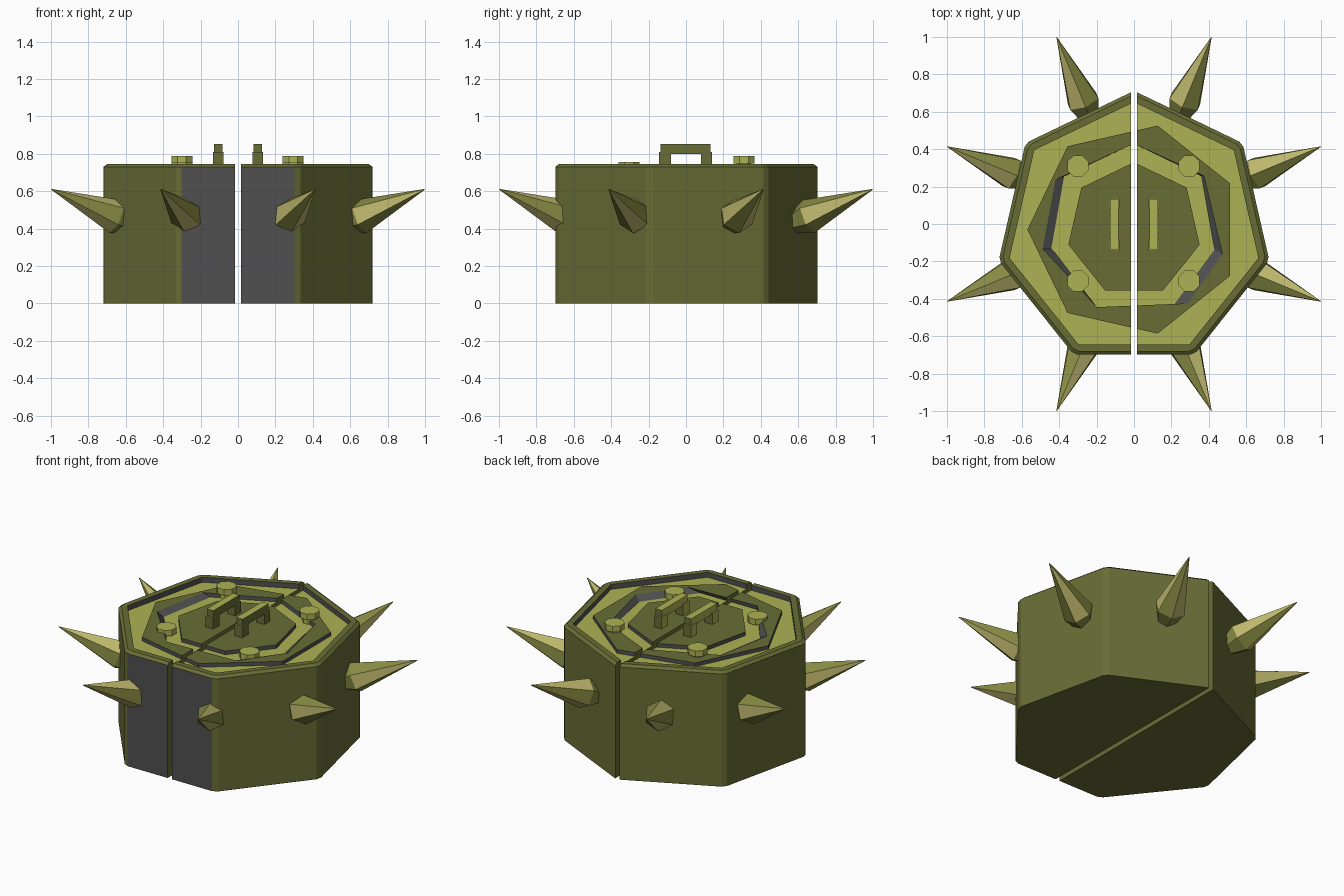
import bpy, bmesh, math
from mathutils import Vector

if "Cube" in bpy.data.objects:
    bpy.data.objects.remove(bpy.data.objects["Cube"])

def material(name, rgb):
    m = bpy.data.materials.new(name)
    m.diffuse_color = (*rgb, 1)
    m.use_nodes = True
    m.node_tree.nodes["Principled BSDF"].inputs["Base Color"].default_value = m.diffuse_color
    return m

MATS = [material("olive", (0.14, 0.152, 0.036)),
        material("light_olive", (0.42, 0.45, 0.09)),
        material("dark_grey", (0.08, 0.08, 0.083)),
        material("khaki", (0.52, 0.48, 0.155)),
        material("mid_olive", (0.24, 0.255, 0.055))]
OLIVE, LIGHT, GREY, KHAKI, MID = range(5)
CY = -0.03      # centre of the seven-sided body
GAP = 0.015     # half width of the slot between the halves

def heptagon(r, z, start=90.0):
    return [Vector((r * math.cos(math.radians(start - k * 360 / 7)),
                    CY + r * math.sin(math.radians(start - k * 360 / 7)), z)) for k in range(7)]

def chamfered(r, z, cut):
    """Heptagon with each corner cut off."""
    p, out = heptagon(r, z), []
    for i, v in enumerate(p):
        for n in (p[i - 1], p[(i + 1) % 7]):
            out.append(v + (n - v).normalized() * cut)
    return out

def stack(loops, bands, caps=None):
    """Join loops of points with bands of faces; caps=None closes the last loop to the first.
    A band is one material or a list of materials used in turn."""
    bm = bmesh.new()
    rings = [[bm.verts.new(p) for p in loop] for loop in loops]
    pairs = list(zip(rings, rings[1:]))
    if caps is None:
        pairs.append((rings[-1], rings[0]))
    else:
        for ring, mat in zip((rings[0], rings[-1]), caps):
            bm.faces.new(ring).material_index = mat
    for (a, b), mat in zip(pairs, bands):
        mats = mat if isinstance(mat, list) else [mat]
        n = len(a)
        for i in range(n):
            j = (i + 1) % n
            bm.faces.new((a[i], a[j], b[j], b[i])).material_index = mats[i % len(mats)]
    bmesh.ops.recalc_face_normals(bm, faces=bm.faces)
    return bm

def finish(name, bm):
    me = bpy.data.meshes.new(name)
    bm.to_mesh(me)
    bm.free()
    for m in MATS:
        me.materials.append(m)
    ob = bpy.data.objects.new(name, me)
    bpy.context.collection.objects.link(ob)
    return ob

def halves(name, bm):
    """Cut a solid into a left and a right half with a slot between."""
    for side, s in (("right", 1), ("left", -1)):
        half = bm.copy()
        cut = bmesh.ops.bisect_plane(half, geom=half.verts[:] + half.edges[:] + half.faces[:],
                                     plane_co=(s * GAP, 0, 0), plane_no=(s, 0, 0), clear_inner=True)
        edges = [e for e in cut["geom_cut"] if isinstance(e, bmesh.types.BMEdge)]
        for f in bmesh.ops.holes_fill(half, edges=edges, sides=0)["faces"]:
            f.material_index = OLIVE
        bmesh.ops.recalc_face_normals(half, faces=half.faces)
        finish(f"{side}_{name}", half)
    bm.free()

# Body with chamfered rim and recessed floor
R, RIM, FLOOR = 0.742, 0.745, 0.713
body = stack([chamfered(R, 0, 0.02), chamfered(R, RIM - 0.015, 0.02),
              chamfered(R - 0.02, RIM, 0.02), chamfered(R - 0.06, RIM, 0.004),
              chamfered(R - 0.06, FLOOR, 0.004)],
             [OLIVE, OLIVE, OLIVE, GREY], (OLIVE, LIGHT))
for f in body.faces:                    # grey front panel
    c = f.calc_center_median()
    if f.normal.y < -0.99 and c.y < -0.6:
        f.material_index = GREY
halves("body", body)

# Raised ring, turned against the body, with a skewed opening
def hole(z, shifts):
    p = heptagon(0.46, z)
    for k, dx, dy in shifts:
        p[k] += Vector((dx, dy, 0))
    return p

top_hole = hole(0.737, ((1, 0.015, 0), (2, 0.025, -0.03), (3, 0.09, 0.02), (5, -0.04, 0), (6, -0.06, -0.02)))
low_hole = hole(FLOOR - 0.002, ((2, -0.02, 0), (5, 0.01, 0), (6, -0.01, 0)))
ring = stack([heptagon(0.57, FLOOR - 0.002, 77.14), heptagon(0.57, 0.737, 77.14),
              top_hole, low_hole], [GREY, OLIVE, GREY, OLIVE])
halves("ring", ring)

# Raised centre plate
halves("centre_plate", stack([heptagon(0.36, FLOOR - 0.01), heptagon(0.36, 0.737)],
                             [GREY], (OLIVE, OLIVE)))

def box(bm, x, y, z):
    """Box between the ranges x, y, z with light top and left faces."""
    vs = [bm.verts.new((a, b, c)) for a in x for b in y for c in z]
    for idx in ((0, 1, 3, 2), (4, 6, 7, 5), (0, 4, 5, 1), (2, 3, 7, 6), (0, 2, 6, 4), (1, 5, 7, 3)):
        f = bm.faces.new([vs[i] for i in idx])
        f.material_index = LIGHT if idx in ((1, 5, 7, 3), (0, 1, 3, 2)) else OLIVE

# Handles: two legs and a bar
for side, s in (("right", 1), ("left", -1)):
    bm = bmesh.new()
    legs = sorted((s * 0.077, s * 0.133))
    bar = sorted((s * 0.082, s * 0.128))
    box(bm, legs, (-0.145, -0.08), (0.72, 0.81))
    box(bm, legs, (0.08, 0.14), (0.72, 0.81))
    box(bm, bar, (-0.135, 0.13), (0.80, 0.852))
    bmesh.ops.recalc_face_normals(bm, faces=bm.faces)
    finish(f"{side}_handle", bm)

# Bolts: eight-sided stem and cap
def octagon(r, z, x, y):
    return [Vector((x + r * math.cos(k * math.pi / 4 + 0.39), y + r * math.sin(k * math.pi / 4 + 0.39), z))
            for k in range(8)]

for y, top, row in ((-0.305, 0.757, "front"), (0.31, 0.787, "back")):
    for x, side in ((-0.3, "left"), (0.295, "right")):
        finish(f"{row}_{side}_bolt",
               stack([octagon(0.042, FLOOR - 0.01, x, y), octagon(0.042, top - 0.038, x, y),
                      octagon(0.061, top - 0.038, x, y), octagon(0.061, top, x, y)],
                     [LIGHT] * 3, (LIGHT, LIGHT)))

# Spikes: tilted six-sided points with alternating facets on a tapered foot
for i in range(8):
    a = math.radians(22.5 + 45 * i)
    out = Vector((math.cos(a), math.sin(a), 0))
    tip = out * 1.08 + Vector((0, 0, 0.61))
    mid = out * 0.71 + Vector((0, 0, 0.465))
    axis = (tip - mid).normalized()
    side = Vector((0, 0, 1)).cross(axis).normalized()
    up = axis.cross(side)

    def loop(c, r):
        # starts at the top and runs towards the counter-clockwise side
        return [c + (up * math.cos(k * math.pi / 3) + side * math.sin(k * math.pi / 3)) * r
                for k in range(6)]
    finish(f"spike_{i + 1}", stack([loop(mid - axis * 0.10, 0.055), loop(mid, 0.094), loop(tip, 0.002)],
                                   [MID, [KHAKI, MID]], (MID, KHAKI)))
